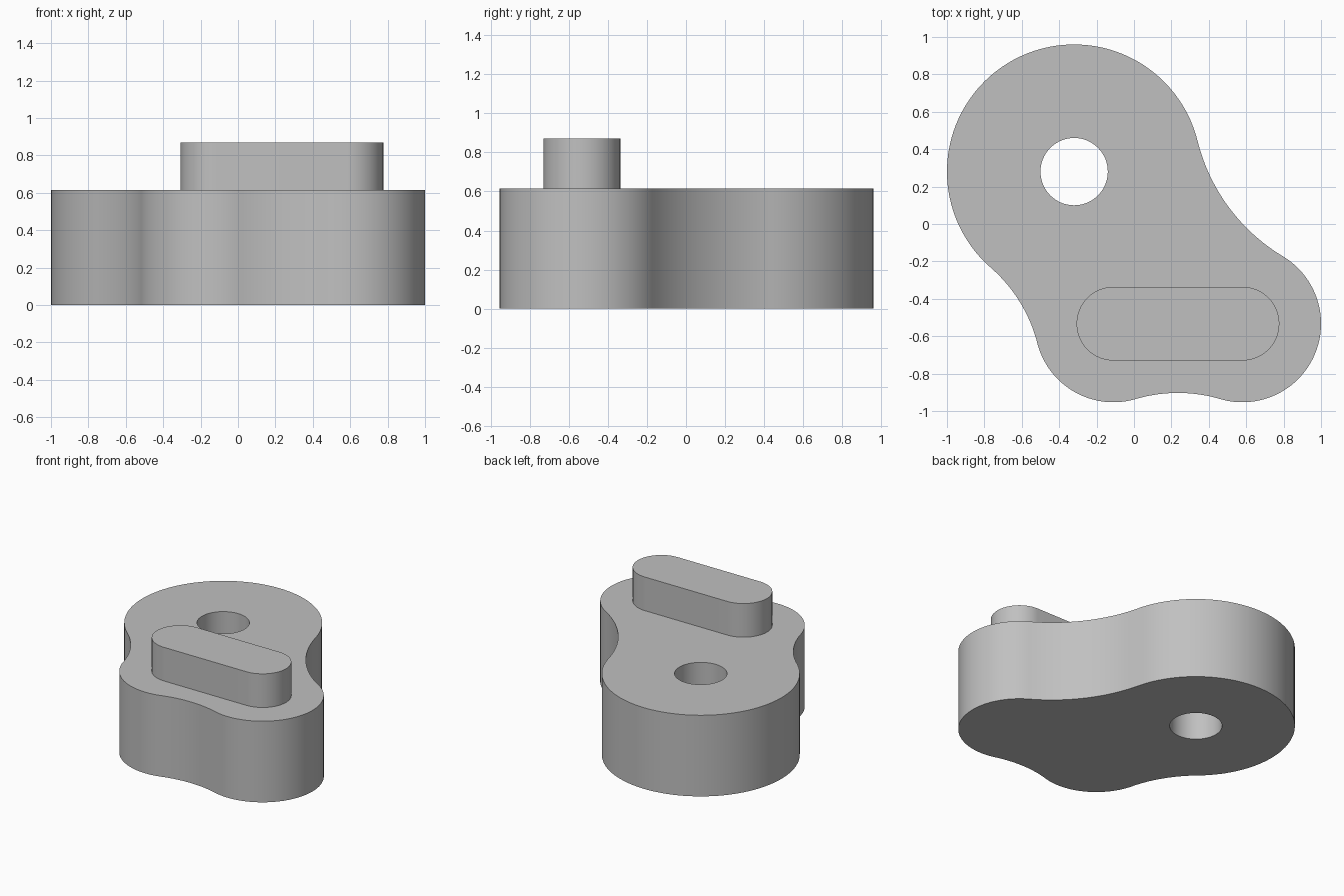
import bpy, bmesh, math
from mathutils import Vector

cube = bpy.data.objects.get("Cube")
if cube:
    bpy.data.objects.remove(cube, do_unlink=True)

# Single grey material
grey = bpy.data.materials.new("plain_grey")
grey.use_nodes = True
GREY = (0.53, 0.53, 0.53, 1)
grey.diffuse_color = GREY
grey.node_tree.nodes["Principled BSDF"].inputs["Base Color"].default_value = GREY


def arc(centre, radius, start, end, steps=40):
    """Points along an arc; end below start runs clockwise."""
    angles = [start + (end - start) * i / steps for i in range(steps + 1)]
    return [centre + radius * Vector((math.cos(a), math.sin(a))) for a in angles]


def heading(a, b):
    return math.atan2(b.y - a.y, b.x - a.x)


def fillet_centre(c1, r1, c2, r2, fillet):
    """Centre of the hollow arc on the right-hand side going from c1 to c2."""
    line = c2 - c1
    d = line.length
    u = line / d
    a = (d * d + (r1 + fillet) ** 2 - (r2 + fillet) ** 2) / (2 * d)
    h = math.sqrt((r1 + fillet) ** 2 - a * a)
    return c1 + u * a + Vector((u.y, -u.x)) * h


def lobed_outline(lobes, fillets):
    """Anticlockwise outline of round lobes blended by tangent hollow arcs."""
    n = len(lobes)
    hollows = [fillet_centre(*lobes[i], *lobes[(i + 1) % n], fillets[i]) for i in range(n)]
    points = []
    for i, (c, r) in enumerate(lobes):
        start, end = heading(c, hollows[i - 1]), heading(c, hollows[i])
        points += arc(c, r, start, start + (end - start) % math.tau, 64)[:-1]
        nxt = lobes[(i + 1) % n][0]
        start, end = heading(hollows[i], c), heading(hollows[i], nxt)
        points += arc(hollows[i], fillets[i], start, start - (start - end) % math.tau, 24)[:-1]
    return points


def extrude_outline(name, loops, bottom, top):
    """Solid from closed 2D loops; inner loops become through holes."""
    curve = bpy.data.curves.new(name + "_profile", "CURVE")
    curve.dimensions = "2D"
    curve.fill_mode = "BOTH"
    curve.extrude = (top - bottom) / 2
    for loop in loops:
        spline = curve.splines.new("POLY")
        spline.points.add(len(loop) - 1)
        for point, p in zip(spline.points, loop):
            point.co = (p.x, p.y, 0, 1)
        spline.use_cyclic_u = True
    profile = bpy.data.objects.new(name + "_profile", curve)
    bpy.context.collection.objects.link(profile)
    bpy.context.view_layer.update()
    graph = bpy.context.evaluated_depsgraph_get()
    mesh = bpy.data.meshes.new_from_object(profile.evaluated_get(graph))
    bpy.data.objects.remove(profile, do_unlink=True)

    # Weld caps to walls and lift into place
    bm = bmesh.new()
    bm.from_mesh(mesh)
    bmesh.ops.remove_doubles(bm, verts=bm.verts, dist=0.0001)
    bmesh.ops.translate(bm, verts=bm.verts, vec=(0, 0, (top + bottom) / 2))
    bmesh.ops.recalc_face_normals(bm, faces=bm.faces)
    bm.to_mesh(mesh)
    bm.free()
    mesh.materials.clear()
    mesh.materials.append(grey)

    obj = bpy.data.objects.new(name, mesh)
    bpy.context.collection.objects.link(obj)
    bpy.ops.object.select_all(action="DESELECT")
    obj.select_set(True)
    bpy.context.view_layer.objects.active = obj
    bpy.ops.object.shade_smooth_by_angle(angle=math.radians(30))
    return obj


big = Vector((-0.32, 0.28))
left_end = Vector((0.58, -0.533))
right_end = Vector((-0.11, -0.533))
BODY_TOP = 0.615

# Three-lobed body with a round through hole
outline = lobed_outline([(big, 0.68), (right_end, 0.42), (left_end, 0.42)], [0.8, 0.8, 1.0])
hole = arc(big, 0.18, 0, math.tau, 64)[:-1]
extrude_outline("body", [outline, hole], 0, BODY_TOP)

# Raised round-ended key
half = math.pi / 2
slot = arc(left_end, 0.197, -half, half) + arc(right_end, 0.197, half, 3 * half)
extrude_outline("raised_key", [slot], BODY_TOP, 0.87)
